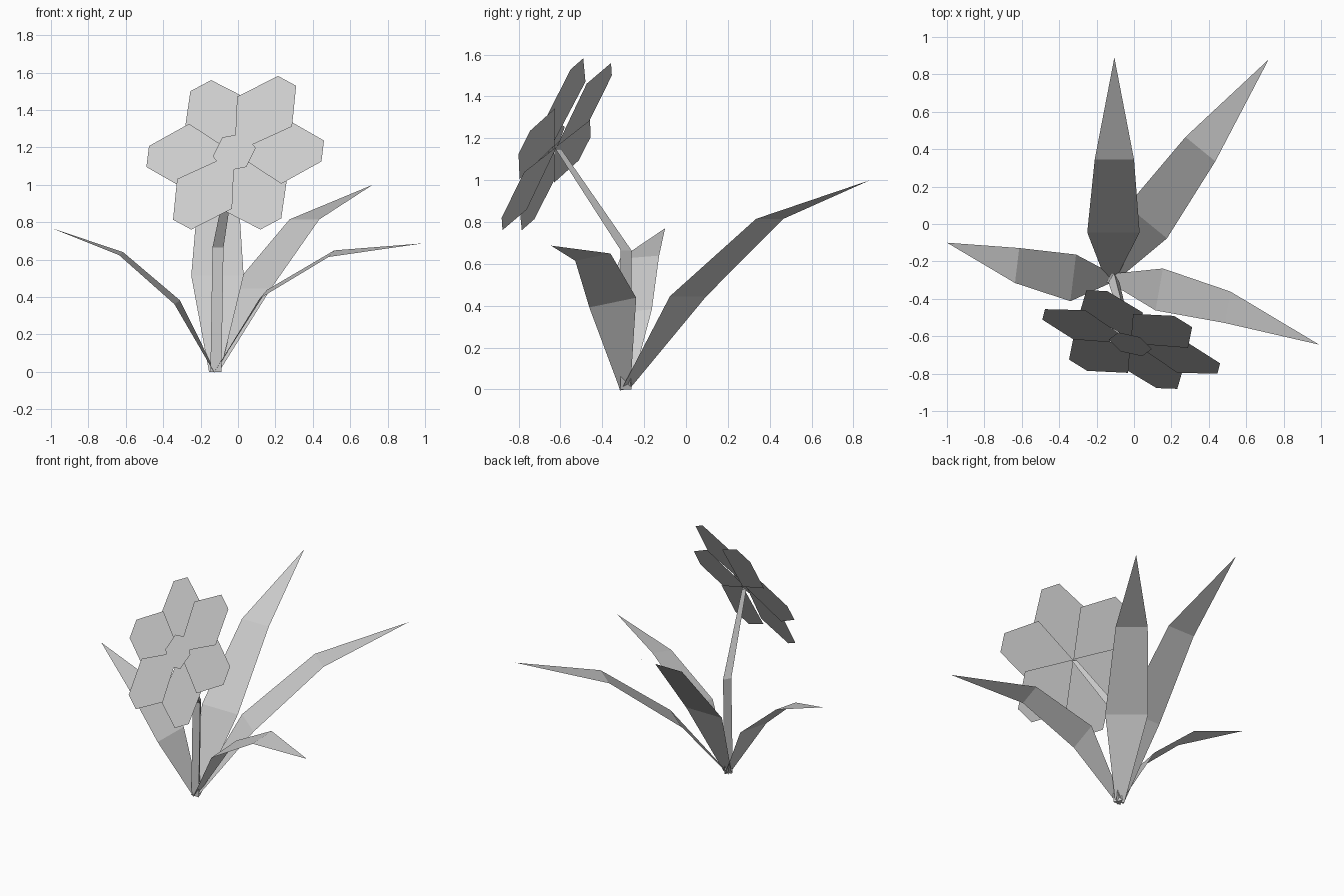
import bpy
from math import cos, sin, radians
from mathutils import Vector

cube = bpy.data.objects.get("Cube")
if cube:
    bpy.data.objects.remove(cube, do_unlink=True)

grey = bpy.data.materials.new("light_grey")
grey.use_nodes = True
colour = (0.6, 0.6, 0.6, 1)
grey.diffuse_color = colour
grey.node_tree.nodes["Principled BSDF"].inputs["Base Color"].default_value = colour


def add_part(name, points, faces):
    mesh = bpy.data.meshes.new(name)
    mesh.from_pydata([tuple(p) for p in points], [], faces)
    mesh.materials.append(grey)
    part = bpy.data.objects.new(name, mesh)
    bpy.context.collection.objects.link(part)
    return part


# Leaves: flat folded blades growing from one root
root = Vector((-0.125, -0.29, 0))
half_widths = (0.03, 0.14, 0.105)


def add_leaf(name, spine, side, scale):
    points = []
    for centre, half in zip([root] + spine[:-1], half_widths):
        offset = Vector(side).normalized() * half * scale
        points += [Vector(centre) - offset, Vector(centre) + offset]
    points.append(Vector(spine[-1]))
    add_part(name, points, [(0, 1, 3, 2), (2, 3, 5, 4), (4, 5, 6)])


add_leaf("back_leaf", [(-0.11, -0.045, 0.515), (-0.105, 0.345, 0.98), (-0.105, 0.89, 1.29)],
         (1, 0, 0), 1)
add_leaf("back_left_leaf", [(0.07, 0.01, 0.445), (0.355, 0.4, 0.815), (0.72, 0.88, 1)],
         (0.77, -0.63, 0), 0.98)
add_leaf("front_left_leaf", [(0.135, -0.35, 0.415), (0.5, -0.445, 0.632), (0.99, -0.645, 0.687)],
         (-0.17, -0.96, -0.2), 0.83)
add_leaf("right_leaf", [(-0.325, -0.288, 0.372), (-0.625, -0.222, 0.632), (-1, -0.1, 0.77)],
         (0.12, 0.99, 0.08), 0.9)

# Stem: three-sided, bent towards the front
stem_rings = [((-0.118, -0.295, 0), 0.034), ((-0.107, -0.295, 0.665), 0.034),
              ((-0.02, -0.615, 1.15), 0.018)]
stem_points = []
for centre, radius in stem_rings:
    for turn in (210, 330, 90):
        a = radians(turn)
        stem_points.append(Vector(centre) + radius * Vector((cos(a), sin(a), 0)))
stem_faces = [(2, 1, 0), (6, 7, 8)]
for ring in (0, 3):
    for i in range(3):
        j = (i + 1) % 3
        stem_faces.append((ring + i, ring + j, ring + j + 3, ring + i + 3))
add_part("stem", stem_points, stem_faces)

# Flower: six overlapping petals in a tilted plane
flower_centre = Vector((-0.015, -0.628, 1.166))
across = Vector((0.955, -0.295, 0.03)).normalized()
facing = across.cross(Vector((0.113, 0.445, 0.889))).normalized()
upward = facing.cross(across)


def on_flower(a, b, lift):
    return flower_centre + across * a + upward * b + facing * lift


petal_profile = [(0, 0), (0.28, -0.19), (0.49, -0.063), (0.49, 0.063), (0.28, 0.19)]
layers = (0, 0.012, -0.012)
for k in range(6):
    c, s = cos(radians(60 * k)), sin(radians(60 * k))
    outline = [on_flower(r * c - w * s, r * s + w * c, layers[k % 3])
               for r, w in petal_profile]
    add_part(f"petal_{k + 1}", outline, [tuple(range(5))])

# Flower heart: small flat hexagon
heart = [on_flower(0.12 * cos(radians(60 * k + 10)), 0.12 * sin(radians(60 * k + 10)), 0.018)
         for k in range(6)]
add_part("flower_heart", heart, [tuple(range(6))])
